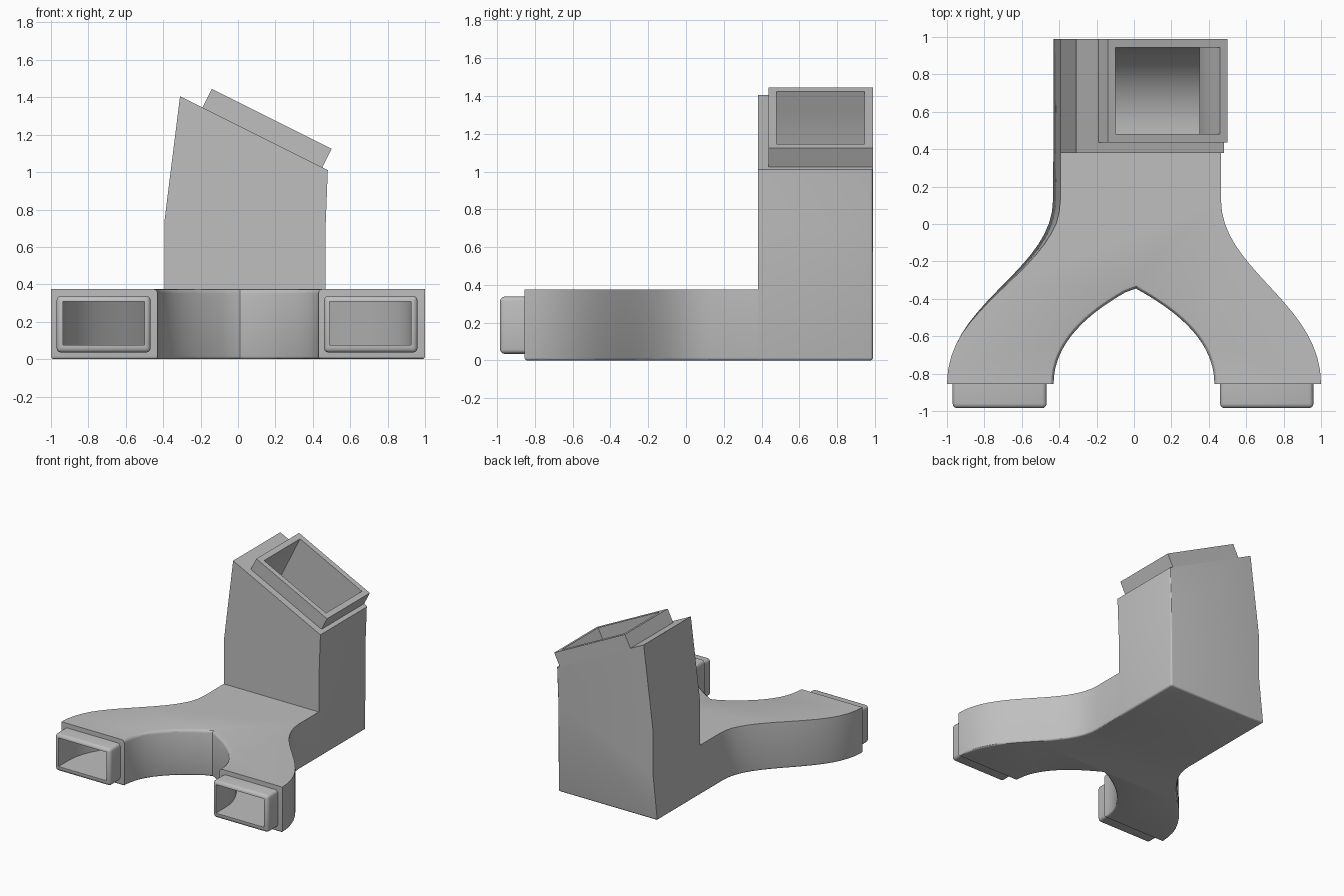
import bpy, bmesh, math
from mathutils import Vector
from mathutils.geometry import interpolate_bezier

if "Cube" in bpy.data.objects:
    bpy.data.objects.remove(bpy.data.objects["Cube"], do_unlink=True)

grey = bpy.data.materials.new("plain grey")
grey.use_nodes = True
colour = (0.52, 0.52, 0.52, 1)
grey.diffuse_color = colour
grey.node_tree.nodes["Principled BSDF"].inputs["Base Color"].default_value = colour


def curve(*pts):
    pts = [Vector((x, y, 0)) for x, y in pts]
    return [(p.x, p.y) for p in interpolate_bezier(*pts, 18)]


def prism(pts, place, low, high):
    """Extrude a 2D profile between two levels; place maps (a, b, level) to xyz."""
    bm = bmesh.new()
    a = [bm.verts.new(place(u, v, low)) for u, v in pts]
    b = [bm.verts.new(place(u, v, high)) for u, v in pts]
    bm.faces.new(a)
    bm.faces.new(b)
    n = len(pts)
    for i in range(n):
        j = (i + 1) % n
        bm.faces.new((a[i], a[j], b[j], b[i]))
    bmesh.ops.recalc_face_normals(bm, faces=bm.faces)
    return bm


def flat(u, v, w):
    return (u, v, w)


def upright(u, v, w):
    return (u, w, v)


def round_edges(bm, rule, size, segments=3):
    edges = [e for e in bm.edges if rule(*[v.co for v in e.verts])]
    bmesh.ops.bevel(bm, geom=edges, offset=size, segments=segments,
                    profile=0.5, affect='EDGES', clamp_overlap=True)


def make(name, bm):
    bmesh.ops.recalc_face_normals(bm, faces=bm.faces)
    mesh = bpy.data.meshes.new(name)
    bm.to_mesh(mesh)
    bm.free()
    obj = bpy.data.objects.new(name, mesh)
    bpy.context.collection.objects.link(obj)
    mesh.materials.append(grey)
    return obj


def fork(back, left, right, tip, outer, inner, crotch, grip, shift=0):
    """Outline of the forked duct, from the back edge round both legs."""
    def leg(shoulder):
        out = curve((shoulder, 0.13), (shoulder, -0.25), (outer, -0.42), (outer, -0.855))
        arch = curve((inner, -0.855), (inner, grip), (0.22, crotch - 0.115), (0.01, crotch))
        ends = [(outer, tip), (inner, tip)] if tip < -0.86 else []
        return [(shoulder, back)] + out + ends + arch
    mirrored = [(-x - shift, y) for x, y in leg(left)[:-1]]
    return leg(right) + mirrored[::-1]


# Forked base, its left wall leaning in towards the top
bm = prism(fork(0.38, 0.433, 0.465, -0.855, 1.0, 0.43, -0.345, -0.62), flat, 0, 0.375)
for v in bm.verts:
    if v.co.z > 0.1 and v.co.x < -0.42 and v.co.y > -0.6:
        v.co.x += 0.039 * min(1, (v.co.y + 0.6) / 0.6)
round_edges(bm, lambda a, b: max(a.z, b.z) < 0.01 and min(a.y, b.y) < 0.37, 0.015)
round_edges(bm, lambda a, b: min(a.z, b.z) > 0.37 and max(abs(a.x), abs(b.x)) < 0.435
            and max(a.y, b.y) < -0.34, 0.025)
parts = [make("forked_base", bm)]

# Tower with a sloping top
side = [(-0.433, 0), (-0.394, 0.375), (-0.394, 0.73), (-0.383, 0.82), (-0.31, 1.405),
        (0.48, 1.01), (0.468, 0.7), (0.465, 0)]
bm = prism(side, upright, 0.38, 0.99)
round_edges(bm, lambda a, b: (max(a.z, b.z) < 0.01 and max(a.y, b.y) > 0.5)
            or (min(a.x, b.x) > 0.4 and min(a.y, b.y) > 0.9), 0.015)
parts.append(make("tower", bm))

# Collar sitting on the slope
bm = prism([(-0.14, 1.445), (0.5, 1.125), (0.45, 1.025), (-0.19, 1.345)], upright, 0.437, 0.99)
parts.append(make("top_collar", bm))

# Outlet nozzles with rounded edges
for name, x0, x1 in (("left_nozzle", 0.46, 0.96), ("right_nozzle", -0.97, -0.467)):
    bm = prism([(x0, -0.985), (x1, -0.985), (x1, -0.8), (x0, -0.8)], flat, 0.035, 0.338)
    round_edges(bm, lambda a, b: min(a.y, b.y) < -0.9, 0.025)
    parts.append(make(name, bm))

# Hollow passages: forked channel and bent shaft
channel = make("channel_cutter", prism(
    fork(0.5, 0.33, 0.35, -1.05, 0.925, 0.49, -0.25, -0.6, 0.01), flat, 0.075, 0.308))
shaft = [(-0.055, 1.515), (-0.3, 1.02), (-0.33, 0.6), (-0.33, 0.074), (0.35, 0.074),
         (0.35, 0.925), (0.505, 1.235)]
bm = prism(shaft, upright, 0.48, 0.945)
round_edges(bm, lambda a, b: max(a.z, b.z) < 0.1 and min(a.y, b.y) > 0.9, 0.44, 14)
cutters = [channel, make("shaft_cutter", bm)]

for part in parts:
    for cutter in cutters:
        cut = part.modifiers.new("hollow", 'BOOLEAN')
        cut.operation = 'DIFFERENCE'
        cut.solver = 'EXACT'
        cut.object = cutter
    bpy.ops.object.select_all(action='DESELECT')
    part.select_set(True)
    bpy.context.view_layer.objects.active = part
    for cut in list(part.modifiers):
        bpy.ops.object.modifier_apply(modifier=cut.name)
    bpy.ops.object.shade_smooth_by_angle(angle=math.radians(30))

for cutter in cutters:
    bpy.data.objects.remove(cutter, do_unlink=True)
